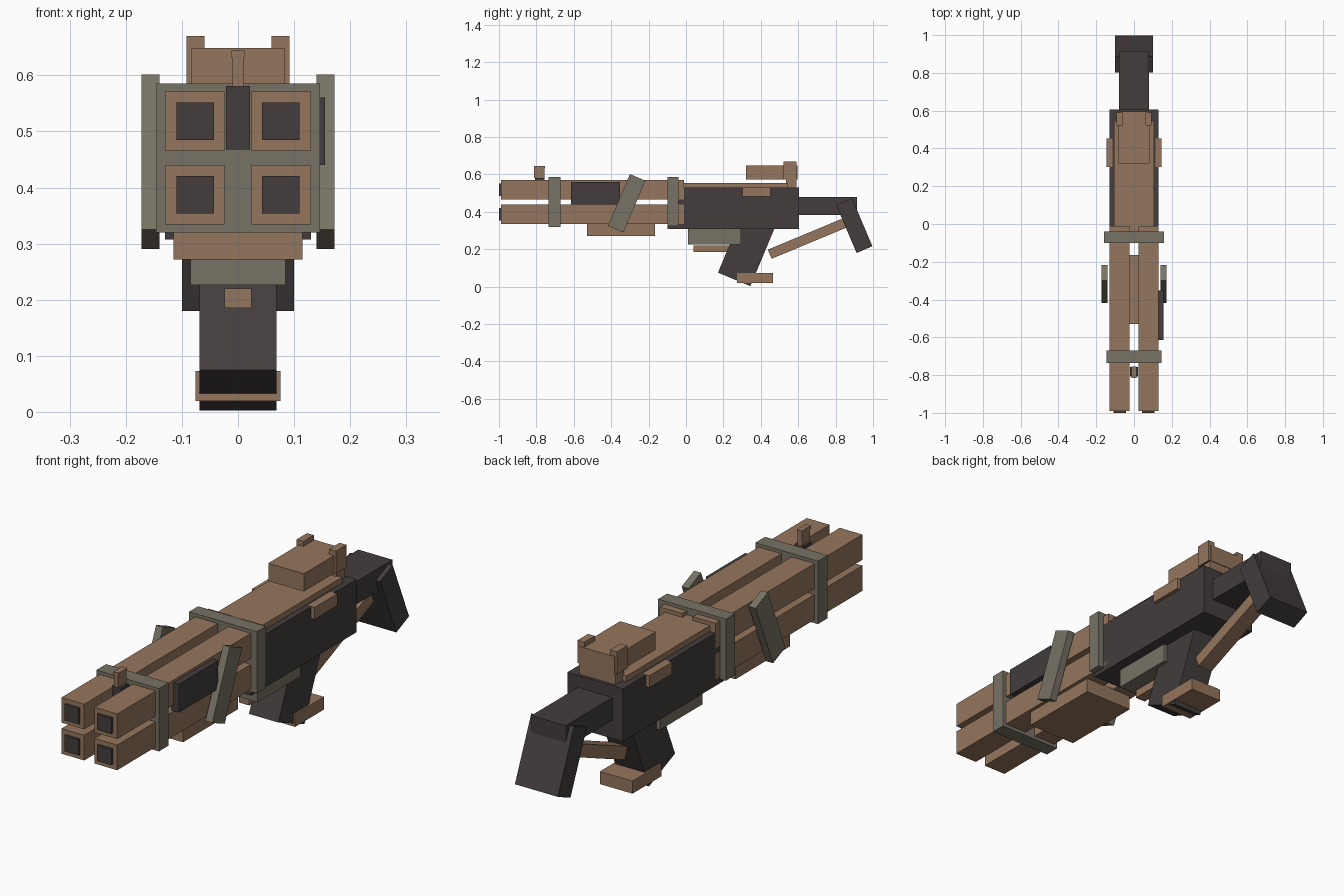
import bpy
import bmesh
from math import radians
from mathutils import Matrix

cube = bpy.data.objects.get("Cube")
if cube:
    bpy.data.objects.remove(cube, do_unlink=True)


def material(name, color):
    m = bpy.data.materials.new(name)
    m.use_nodes = True
    m.diffuse_color = (*color, 1)
    m.node_tree.nodes["Principled BSDF"].inputs["Base Color"].default_value = (*color, 1)
    return m


TAN = material("tan", (0.30, 0.18, 0.11))
GREY = material("grey", (0.19, 0.17, 0.13))
DARK = material("charcoal", (0.057, 0.047, 0.046))


def tilted(name, mat, x, y, z, width, depth, height, tilt=0):
    """Box given by centre and size, turned in the side plane by tilt degrees."""
    bm = bmesh.new()
    bmesh.ops.create_cube(bm, size=1)
    bm.transform(Matrix.Diagonal((width, depth, height, 1)))
    mesh = bpy.data.meshes.new(name)
    bm.to_mesh(mesh)
    bm.free()
    mesh.materials.append(mat)
    ob = bpy.data.objects.new(name, mesh)
    ob.location = (x, y, z)
    ob.rotation_euler.x = radians(tilt)
    bpy.context.collection.objects.link(ob)
    return ob


def box(name, mat, xs, ys, zs):
    """Box given by its extents."""
    mid = [(a + b) / 2 for a, b in (xs, ys, zs)]
    size = [b - a for a, b in (xs, ys, zs)]
    return tilted(name, mat, *mid, *size)


def centred(name, mat, half, ys, zs):
    return box(name, mat, (-half, half), ys, zs)


# Four square barrels with dark bores
for side, s in (("left", 1), ("right", -1)):
    for row, z in (("lower", 0.387), ("upper", 0.518)):
        tilted(f"{row}_{side}_barrel", TAN, s * 0.077, -0.50, z, 0.106, 0.98, 0.106)
        tilted(f"{row}_{side}_bore", DARK, s * 0.076, -0.985, z, 0.067, 0.03, 0.067)
    # Slanted straps, receiver side blocks and rear sight posts
    tilted(f"{side}_strap", GREY, s * 0.156, -0.317, 0.446, 0.032, 0.09, 0.30, -23)
    tilted(f"{side}_side_block", TAN, s * 0.13, 0.377, 0.506, 0.032, 0.152, 0.05)
    tilted(f"{side}_rear_sight_post", TAN, s * 0.076, 0.556, 0.622, 0.032, 0.07, 0.096)

# Bands around the barrels
centred("front_band", GREY, 0.146, (-0.735, -0.67), (0.32, 0.585))
centred("rear_band", GREY, 0.158, (-0.10, -0.04), (0.325, 0.585))

# Front sight
centred("front_sight_base", DARK, 0.021, (-0.807, -0.757), (0.468, 0.581))
centred("front_sight_post", TAN, 0.010, (-0.812, -0.757), (0.58, 0.635))
centred("front_sight_cap", TAN, 0.012, (-0.814, -0.755), (0.632, 0.644))

# Fore grip and side plate
centred("fore_grip", TAN, 0.115, (-0.53, -0.165), (0.272, 0.337))
box("side_plate", DARK, (0.12, 0.155), (-0.615, -0.353), (0.44, 0.56))

# Receiver and top housing
centred("receiver", DARK, 0.13, (-0.098, 0.605), (0.307, 0.53))
centred("top_cover", TAN, 0.105, (-0.04, 0.545), (0.52, 0.555))
centred("sight_mount", TAN, 0.085, (0.535, 0.592), (0.52, 0.577))
centred("sight_spacer", DARK, 0.087, (0.53, 0.588), (0.572, 0.59))
centred("sight_box", TAN, 0.083, (0.32, 0.595), (0.574, 0.649))

# Trigger area and grip
centred("trigger_housing", GREY, 0.085, (0.01, 0.295), (0.226, 0.31))
centred("trigger", TAN, 0.024, (0.04, 0.23), (0.185, 0.22))
tilted("grip", DARK, 0, 0.327, 0.205, 0.137, 0.188, 0.36, -22.6)
centred("grip_foot", TAN, 0.076, (0.272, 0.465), (0.02, 0.073))

# Stock
centred("stock_tube", DARK, 0.08, (0.60, 0.915), (0.384, 0.48))
tilted("butt", DARK, 0, 0.90, 0.326, 0.20, 0.092, 0.278, 23)
tilted("stock_strut", TAN, 0, 0.653, 0.259, 0.07, 0.445, 0.053, 22.6)
